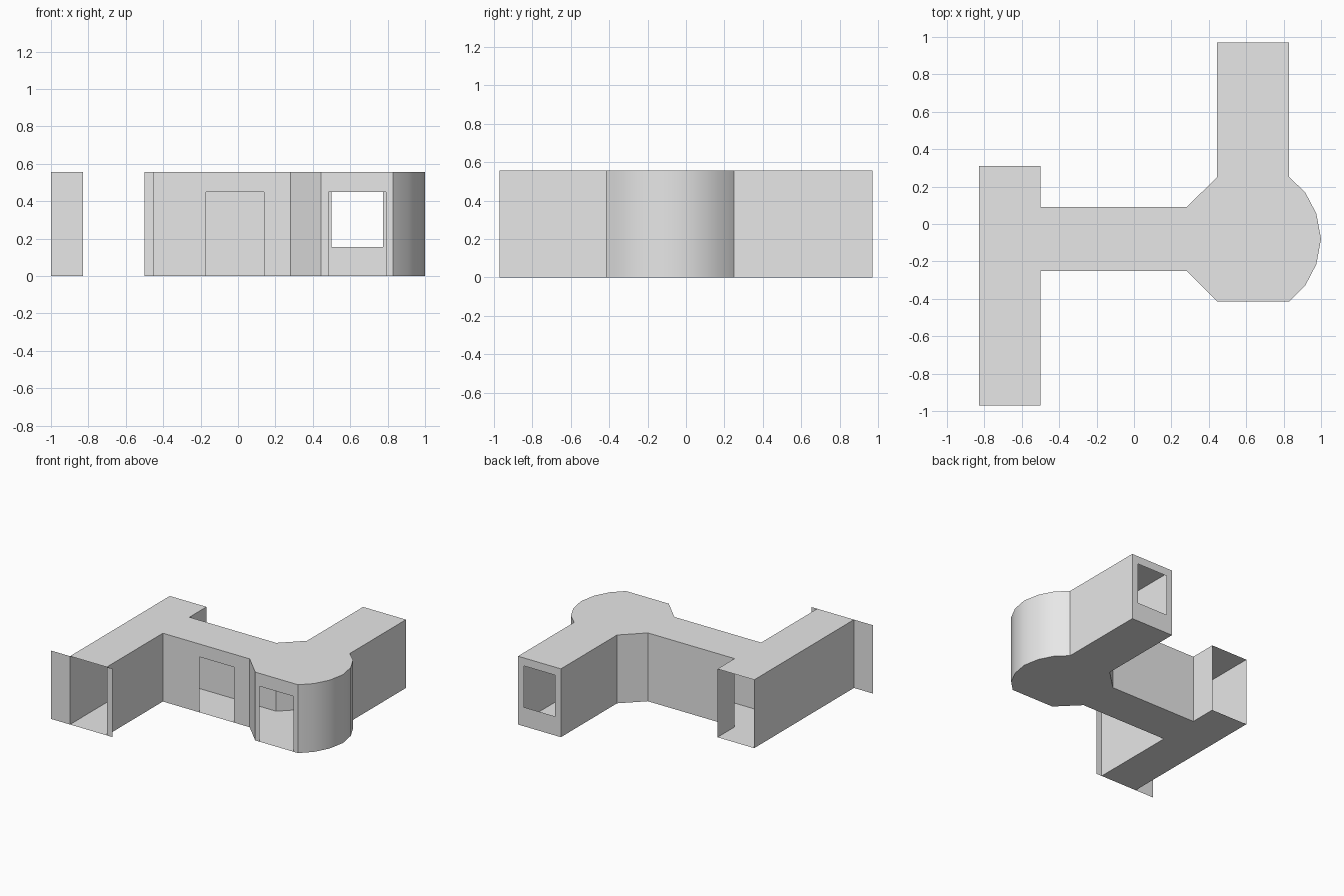
import bpy
import math
from mathutils import Vector

cube = bpy.data.objects.get("Cube")
if cube:
    bpy.data.objects.remove(cube, do_unlink=True)

HEIGHT = 0.555

grey = bpy.data.materials.new("plain grey")
grey.use_nodes = True
grey.diffuse_color = (0.8, 0.8, 0.8, 1)
grey.node_tree.nodes["Principled BSDF"].inputs["Base Color"].default_value = (0.8, 0.8, 0.8, 1)


def add_mesh(name, verts, faces):
    mesh = bpy.data.meshes.new(name)
    mesh.from_pydata(verts, [], faces)
    mesh.materials.append(grey)
    obj = bpy.data.objects.new(name, mesh)
    bpy.context.collection.objects.link(obj)
    return obj


def slab(name, outline, z, up):
    """Flat sheet filling a plan outline."""
    order = list(range(len(outline)))
    return add_mesh(name, [(x, y, z) for x, y in outline], [order if up else order[::-1]])


def wall(name, path):
    """Thin upright wall following a plan path."""
    n = len(path)
    verts = [(x, y, z) for z in (0, HEIGHT) for x, y in path]
    return add_mesh(name, verts, [(i, i + 1, n + i + 1, n + i) for i in range(n - 1)])


def wall_with_opening(name, start, end, x0, x1, z0, z1):
    """Thin wall along x with a doorway (z0 = 0) or a window."""
    y = start[1]
    if start[0] > end[0]:
        x0, x1 = x1, x0
    outer = [(start[0], y, 0), (end[0], y, 0), (end[0], y, HEIGHT), (start[0], y, HEIGHT)]
    inner = [(x0, y, z0), (x1, y, z0), (x1, y, z1), (x0, y, z1)]
    if z0 == 0:
        faces = [(0, 4, 7, 6, 5, 1, 2, 3)]
    else:
        faces = [(i, (i + 1) % 4, 4 + (i + 1) % 4, 4 + i) for i in range(4)]
    return add_mesh(name, outer + inner, faces)


# Plan corners, listed counter-clockwise
hall_front = [(-0.83, -0.97), (-0.5, -0.97)]
hall_back = [(-0.5, 0.31), (-0.83, 0.31)]
passage_front = [(-0.5, -0.25), (0.28, -0.25)]
passage_back = [(0.28, 0.09), (-0.5, 0.09)]
room_front = [(0.445, -0.415), (0.83, -0.415)]
wing_end = [(0.83, 0.97), (0.445, 0.97)]
wing_corner = (0.445, 0.25)
bay = [(0.83, -0.415), (0.915, -0.33), (0.975, -0.215), (1.0, -0.08),
       (0.975, 0.055), (0.915, 0.17), (0.83, 0.25)]

# Floor and ceiling share the whole plan
plan = (hall_front + passage_front + room_front[:1] + bay + wing_end
        + [wing_corner] + passage_back + hall_back)
slab("floor", plan, 0, False)
slab("ceiling", plan, HEIGHT, True)

# Long hall, open at both ends
wall("hall_outer_wall", [hall_back[1], hall_front[0]])
wall("hall_inner_front_wall", [hall_front[1], passage_front[0]])
wall("hall_inner_back_wall", [passage_back[1], hall_back[0]])

# Flanges beside the hall's front opening
wall("right_flange", [(-1.0, -0.97), hall_front[0]])
wall("left_flange", [hall_front[1], (-0.45, -0.97)])

# Connecting passage with a doorway in its front
wall_with_opening("passage_front_wall", *passage_front, -0.17, 0.14, 0, 0.45)
wall("passage_back_wall", passage_back)

# Room with chamfered corners, front doorway and rounded bay
wall("room_front_chamfer", [passage_front[1], room_front[0]])
wall_with_opening("room_front_wall", *room_front, 0.485, 0.79, 0, 0.45)
wall("room_back_chamfer", [wing_corner, passage_back[0]])
bay_wall = wall("room_bay_wall", bay)
bpy.ops.object.select_all(action="DESELECT")
bay_wall.select_set(True)
bpy.context.view_layer.objects.active = bay_wall
bpy.ops.object.shade_smooth_by_angle(angle=math.radians(30))

# Back wing with a window in its end
wall("wing_left_wall", [bay[-1], wing_end[0]])
wall_with_opening("wing_end_wall", *wing_end, 0.5, 0.775, 0.155, 0.49)
wall("wing_right_wall", [wing_end[1], wing_corner])
